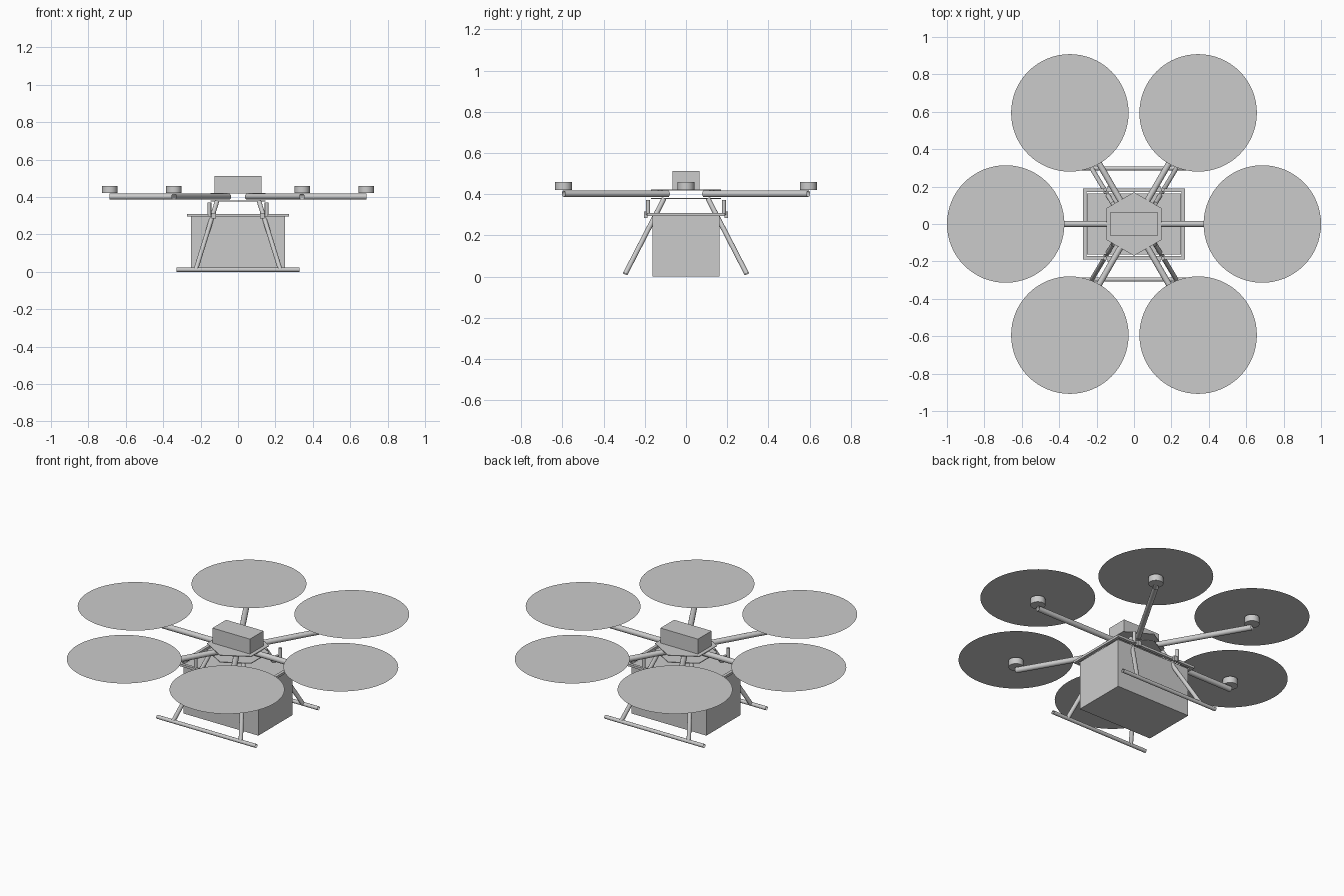
import bpy
from math import pi, cos, sin
from mathutils import Vector

if "Cube" in bpy.data.objects:
    bpy.data.objects.remove(bpy.data.objects["Cube"])


def box(name, center, size):
    bpy.ops.mesh.primitive_cube_add(size=1, location=center)
    ob = bpy.context.object
    ob.name = name
    ob.scale = size
    bpy.ops.object.transform_apply(location=False, rotation=False, scale=True)
    return ob


def tube(name, a, b, radius, fill='NOTHING', sides=24):
    a, b = Vector(a), Vector(b)
    bpy.ops.mesh.primitive_cylinder_add(vertices=sides, radius=radius, depth=(b - a).length,
                                        end_fill_type=fill, location=(a + b) / 2)
    ob = bpy.context.object
    ob.name = name
    ob.rotation_euler = (b - a).to_track_quat('Z', 'Y').to_euler()
    bpy.ops.object.shade_smooth_by_angle()
    return ob


# Six arms, each with a motor and a flat rotor disc
R = 0.686
for i in range(6):
    c, s = cos(i * pi / 3), sin(i * pi / 3)
    tube(f"arm_{i}", (0.1 * c, 0.1 * s, 0.402), (R * c, R * s, 0.402), 0.016)
    tube(f"motor_{i}", (R * c, R * s, 0.421), (R * c, R * s, 0.46), 0.041, 'NGON', 32)
    bpy.ops.mesh.primitive_circle_add(vertices=64, radius=0.314, fill_type='NGON',
                                      location=(R * c, R * s, 0.468))
    bpy.context.object.name = f"rotor_disc_{i}"

# Hexagonal centre plates above and below the arms
for name, z in (("top_plate", 0.42), ("bottom_plate", 0.379)):
    tube(name, (0, 0, z - 0.002), (0, 0, z + 0.002), 0.17, 'NGON', 6)
    bpy.context.object.rotation_euler = (0, 0, 0)

# Battery on top, cargo box underneath
box("battery", (0, 0, 0.467), (0.25, 0.13, 0.09))
box("cargo_box", (0, 0, 0.149), (0.5, 0.326, 0.296))

# Rectangular rail frame around the top of the cargo box
for s in (-1, 1):
    box("long_rail", (0, s * 0.181, 0.302), (0.544, 0.018, 0.014))
    box("short_rail", (s * 0.263, 0, 0.302), (0.018, 0.344, 0.014))

# Landing skids, splayed legs, hanger posts and clamps
for sy in (-1, 1):
    tube("skid", (-0.33, sy * 0.297, 0.011), (0.33, sy * 0.297, 0.011), 0.011)
    for sx in (-1, 1):
        tube("leg", (sx * 0.225, sy * 0.295, 0.013), (sx * 0.112, sy * 0.107, 0.378), 0.012)
        tube("hanger_post", (sx * 0.153, sy * 0.184, 0.3), (sx * 0.153, sy * 0.184, 0.371),
             0.01, 'NGON')
        box("rail_clamp", (sx * 0.13, sy * 0.195, 0.3), (0.025, 0.016, 0.03))
